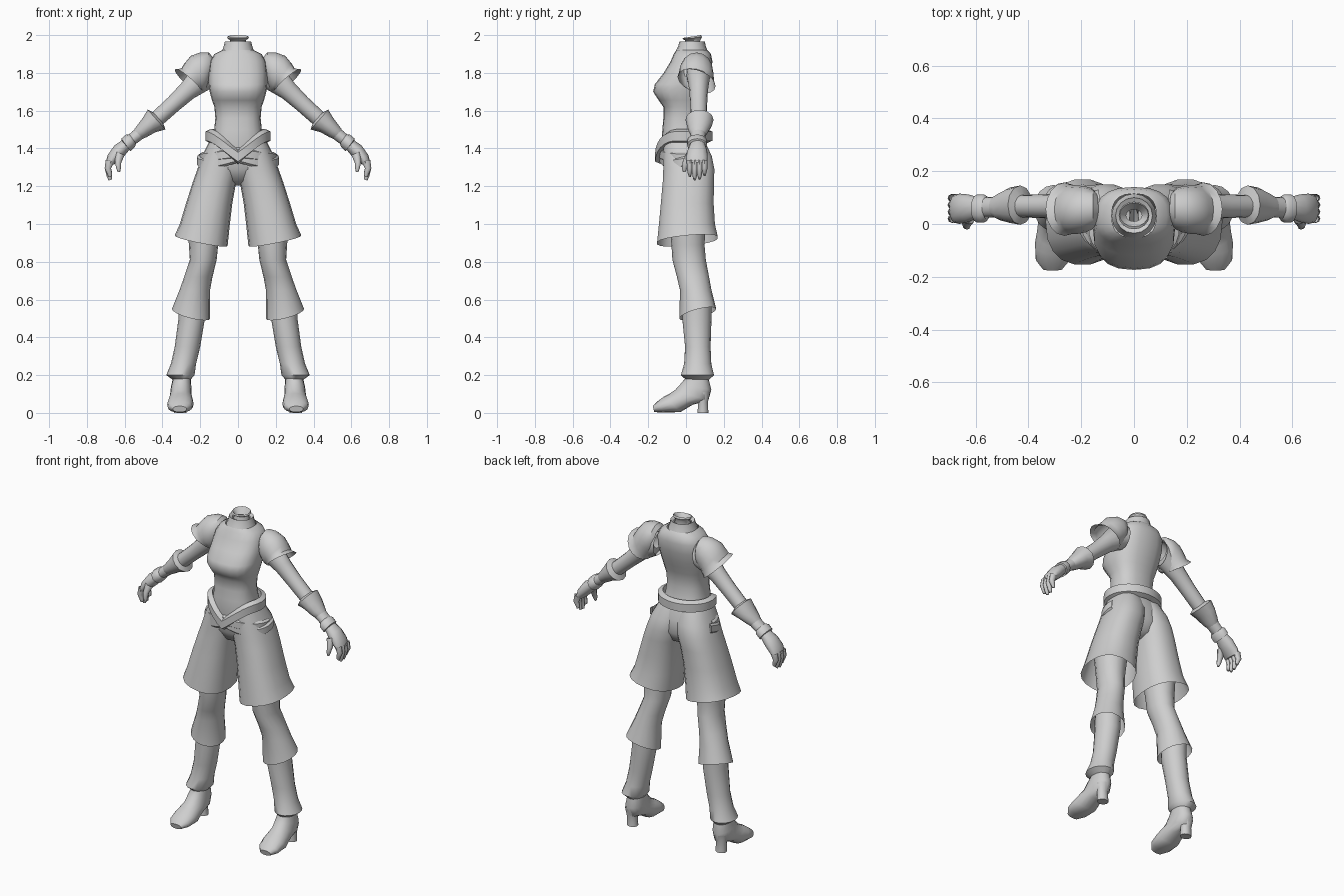
import bpy, bmesh, math

grey = bpy.data.materials.new("plain_grey")
grey.diffuse_color = (0.62, 0.62, 0.62, 1)


def finish(name, bm, mirror=False, angle=50):
    bmesh.ops.recalc_face_normals(bm, faces=bm.faces)
    me = bpy.data.meshes.new(name)
    bm.to_mesh(me)
    bm.free()
    me.materials.append(grey)
    ob = bpy.data.objects.new(name, me)
    bpy.context.collection.objects.link(ob)
    if mirror:
        mod = ob.modifiers.new("mirror", 'MIRROR')
        mod.use_mirror_merge = False
    bpy.ops.object.select_all(action='DESELECT')
    ob.select_set(True)
    bpy.context.view_layer.objects.active = ob
    bpy.ops.object.shade_smooth_by_angle(angle=math.radians(angle))
    return ob


def loft(name, rings, mirror=True, sides=16, power=1.0, cap=False, angle=50):
    """Ring: (xa, za, xb, zb, y_front, y_back, front lift); power < 1 squares it."""
    bm = bmesh.new()
    rows = []
    for xa, za, xb, zb, yf, yb, lift in rings:
        row = []
        for i in range(sides):
            a = 2 * math.pi * i / sides
            c, s = (math.copysign(abs(v) ** power, v) for v in (math.cos(a), math.sin(a)))
            row.append(bm.verts.new(((xa + xb) / 2 + c * (xb - xa) / 2,
                                     (yf + yb) / 2 + s * (yb - yf) / 2,
                                     (za + zb) / 2 + c * (zb - za) / 2 - s * lift)))
        rows.append(row)
    for r, q in zip(rows, rows[1:]):
        for i in range(sides):
            j = (i + 1) % sides
            bm.faces.new((r[i], r[j], q[j], q[i]))
    if cap:
        bm.faces.new(rows[-1])
    return finish(name, bm, mirror, angle)


def level(xa, xb, z, yf, yb, lift=0):
    return (xa, z, xb, z, yf, yb, lift)


def centred(w, z, yf, yb, lift=0):
    return level(-w, w, z, yf, yb, lift)


# Torso, collar and neck stub
loft("torso", [centred(*r) for r in (
    (.15, 1.36, -.12, .12), (.14, 1.42, -.132, .105), (.126, 1.50, -.125, .085),
    (.12, 1.56, -.12, .075), (.125, 1.62, -.12, .08), (.138, 1.655, -.145, .09),
    (.15, 1.70, -.174, .105), (.155, 1.74, -.165, .118), (.155, 1.80, -.118, .133),
    (.148, 1.86, -.082, .14), (.125, 1.90, -.065, .132), (.085, 1.92, -.052, .115))],
    False, 20, .8)
loft("collar", [centred(.085, 1.915, -.055, .115), centred(.076, 1.94, -.042, .105),
                centred(.07, 1.965, -.035, .10), centred(.052, 1.955, -.015, .08)], False)
loft("neck", [centred(.048, 1.94, -.01, .078), centred(.042, 1.972, -.005, .075),
              centred(.058, 1.985, -.02, .085, -.004), centred(.054, 1.993, -.01, .08, -.007),
              centred(.03, 1.96, .01, .055)], False)

# Pelvis and wide shorts
loft("pelvis", [centred(.15, 1.44, -.125, .10), centred(.18, 1.37, -.125, .125),
                centred(.17, 1.29, -.115, .13), centred(.10, 1.23, -.08, .10),
                centred(.03, 1.205, -.02, .05)], False, 20, .85, True)
loft("shorts_leg", [level(*r) for r in (
    (-.02, .15, 1.44, -.12, .10), (-.02, .19, 1.36, -.122, .138),
    (-.01, .215, 1.29, -.122, .152), (.01, .24, 1.22, -.125, .15),
    (.03, .275, 1.11, -.135, .148), (.043, .308, 1.0, -.145, .155))]
    + [(.055, .885, .335, .94, -.155, .17, -.015)], True, 18, .85)


# Belt and hip straps: bands swept round the waist over an angle range
def band(name, start, end, rx, yc, ry, zfun, height, thick, mirror=False, closed=False):
    bm = bmesh.new()
    rows = []
    n = 32 if closed else 14
    for k in range(n if closed else n + 1):
        a = start + (end - start) * k / n
        row = []
        for d, h in ((0, 1), (thick, .65), (thick, -.65), (0, -1)):
            x, y = (rx + d) * math.cos(a), yc + (ry + d) * math.sin(a)
            row.append(bm.verts.new((x, y, zfun(a) + h * height / 2)))
        rows.append(row)
    pairs = list(zip(rows, rows[1:])) + ([(rows[-1], rows[0])] if closed else [])
    for r, q in pairs:
        for i in range(4):
            j = (i + 1) % 4
            bm.faces.new((r[i], r[j], q[j], q[i]))
    finish(name, bm, mirror, 35)


def belt_height(a):
    front = max(0, -math.sin(a))
    return 1.465 - .11 * front * max(0, 1 - abs(math.cos(a)) / .95)


band("belt", 0, 2 * math.pi, .145, -.012, .123, belt_height, .075, .028, closed=True)
band("upper_hip_strap", -math.pi / 2, .1, .19, .01, .14,
     lambda a: 1.375 - .025 * math.cos(a), .06, .014, True)
band("lower_hip_strap", -math.pi / 2, .25, .205, .015, .143,
     lambda a: 1.355 - .02 * math.cos(a) - .02 * math.sin(-2 * a), .06, .012, True)

# Trouser legs with flared knee cuffs
loft("thigh_and_cuff", [level(*r) for r in (
    (.085, .27, 1.02, -.09, .105), (.105, .26, .89, -.077, .098),
    (.113, .255, .81, -.072, .105), (.135, .285, .72, -.048, .122),
    (.148, .31, .65, -.032, .135))] + [(.147, .50, .35, .55, -.035, .16, -.025)])
loft("shin", [level(*r) for r in (
    (.17, .315, .63, -.015, .135), (.175, .315, .5, -.02, .135),
    (.20, .335, .35, -.005, .13), (.222, .355, .26, -.01, .134),
    (.23, .38, .20, -.027, .148), (.252, .345, .175, 0, .122))])

# Heeled boots
loft("boot", [level(*r) for r in (
    (.255, .34, .24, 0, .12), (.25, .345, .182, -.002, .12, .003),
    (.247, .355, .137, -.03, .134, .015), (.245, .36, .093, -.058, .118, .028),
    (.24, .367, .073, -.085, .035, .03), (.235, .375, .046, -.115, -.03, .042),
    (.243, .372, .031, -.152, -.12, .029), (.272, .345, .02, -.176, -.168, .016))],
    cap=True, power=.9)
loft("boot_heel", [level(.262, .35, .11, .05, .13), level(.275, .34, .055, .062, .117),
                   level(.272, .34, 0, .06, .12)], sides=10, cap=True)

# Arms, shoulder guards, bracers and wristbands
loft("arm", [(.13, 1.87, .14, 1.72, .0, .13, 0), (.24, 1.825, .165, 1.705, .008, .125, 0),
             (.30, 1.745, .235, 1.665, .018, .116, 0), (.37, 1.67, .315, 1.60, .022, .112, 0),
             (.45, 1.595, .395, 1.53, .025, .11, 0), (.53, 1.515, .485, 1.465, .025, .105, 0),
             (.60, 1.455, .56, 1.41, .025, .10, 0)])
loft("shoulder_guard", [(.135, 1.885, .15, 1.76, .0, .115, 0), (.155, 1.908, .16, 1.73, -.02, .135, 0),
                        (.20, 1.908, .168, 1.715, -.032, .143, 0), (.25, 1.89, .176, 1.705, -.037, .146, .005),
                        (.285, 1.848, .182, 1.70, -.038, .148, .012), (.302, 1.82, .188, 1.70, -.04, .15, .02),
                        (.335, 1.815, .19, 1.695, -.045, .157, .025)], angle=40)
loft("bracer", [(.445, 1.59, .395, 1.53, .025, .11, 0), (.478, 1.605, .384, 1.50, -.003, .146, 0),
                (.505, 1.56, .435, 1.487, .004, .138, 0), (.535, 1.52, .48, 1.462, .014, .118, 0),
                (.55, 1.50, .505, 1.45, .025, .105, 0)], sides=12)
loft("wristband", [(.575, 1.475, .54, 1.425, .02, .10, 0), (.592, 1.474, .545, 1.41, .005, .112, 0),
                   (.618, 1.452, .57, 1.385, .005, .112, 0), (.615, 1.44, .575, 1.395, .02, .10, 0)],
     sides=12)

# Hands: palm, four curled fingers and a thumb
loft("palm", [(.605, 1.45, .565, 1.405, .025, .10, 0), (.655, 1.415, .598, 1.365, .008, .112, 0),
              (.69, 1.365, .632, 1.335, 0, .115, 0), (.70, 1.325, .655, 1.315, .004, .112, 0)],
     sides=12, cap=True)
for i, tip in enumerate((1.25, 1.232, 1.236, 1.255)):
    y = .02 + i * .026
    loft(f"finger_{i + 1}", [(.70, 1.34, .655, 1.33, y - .016, y + .016, 0),
                             (.706, 1.295, .672, 1.295, y - .016, y + .016, 0),
                             (.695, tip + .02, .668, tip + .025, y - .012, y + .012, 0),
                             (.685, tip - .002, .668, tip + .004, y - .006, y + .006, 0)],
         sides=8, cap=True)
loft("thumb", [(.65, 1.385, .60, 1.365, .0, .045, 0), (.652, 1.33, .618, 1.325, -.018, .02, 0),
               (.645, 1.295, .62, 1.295, -.022, .006, 0), (.637, 1.275, .624, 1.275, -.016, -.002, 0)],
     sides=8, cap=True)
